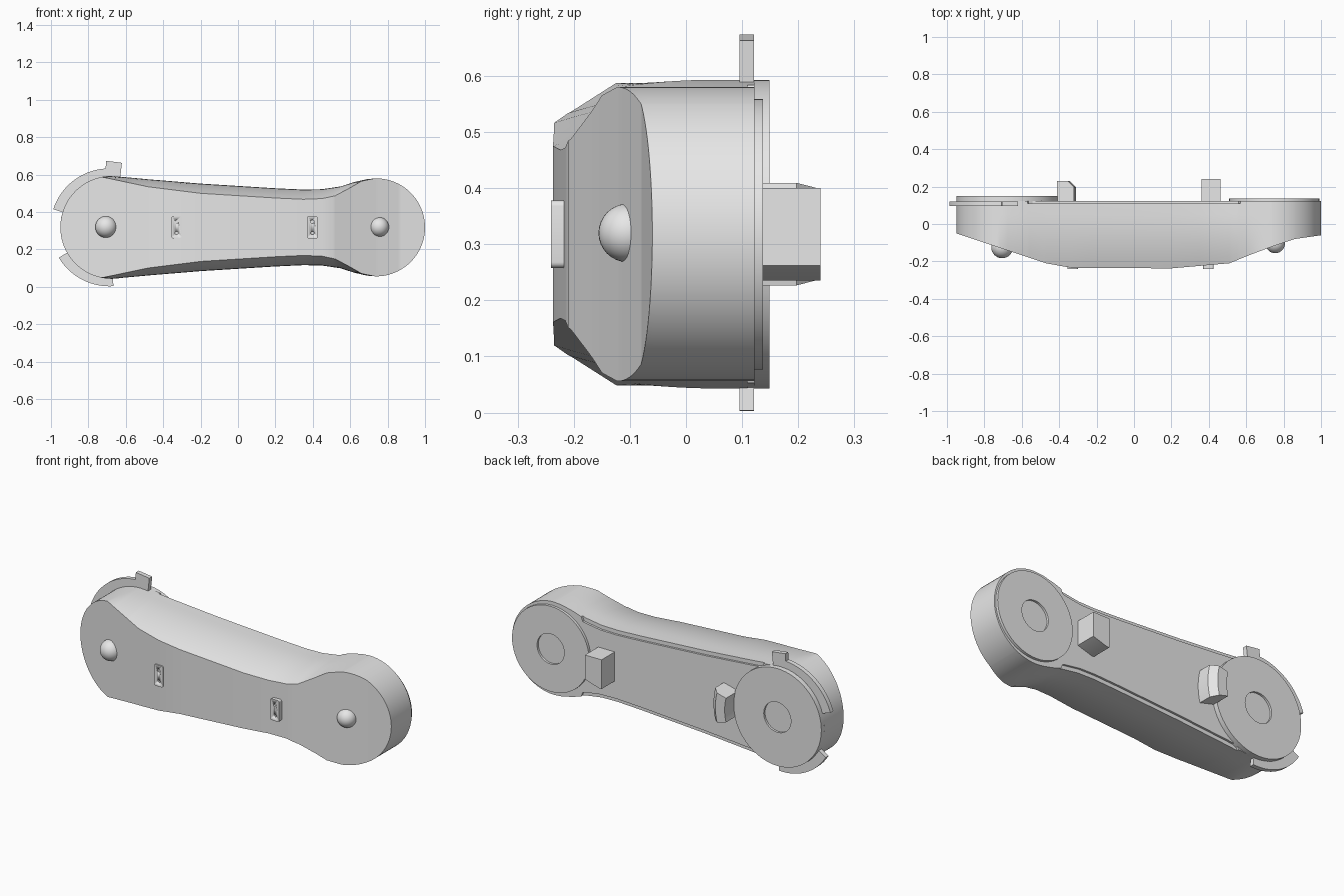
import bpy, bmesh, math
from math import cos, sin, pi, radians, sqrt

if "Cube" in bpy.data.objects:
    bpy.data.objects.remove(bpy.data.objects["Cube"], do_unlink=True)

ZC = 0.318                       # height of the long axis
LX, LR = -0.675, 0.275           # left rounded end
RX, RR = 0.738, 0.262            # right rounded end

grey = bpy.data.materials.new("light_grey")
grey.use_nodes = True
grey.diffuse_color = (0.8, 0.8, 0.8, 1)
grey.node_tree.nodes["Principled BSDF"].inputs["Base Color"].default_value = (0.8, 0.8, 0.8, 1)


def finish(name, bm, angle=30):
    bmesh.ops.remove_doubles(bm, verts=bm.verts, dist=0.0002)
    bmesh.ops.recalc_face_normals(bm, faces=bm.faces)
    mesh = bpy.data.meshes.new(name)
    bm.to_mesh(mesh)
    bm.free()
    ob = bpy.data.objects.new(name, mesh)
    bpy.context.collection.objects.link(ob)
    mesh.materials.append(grey)
    bpy.ops.object.select_all(action='DESELECT')
    ob.select_set(True)
    bpy.context.view_layer.objects.active = ob
    bpy.ops.object.shade_smooth_by_angle(angle=radians(angle))
    return ob


def bridge(bm, rings, closed=False):
    """Skin a row of equal rings, capping the ends if open."""
    rows = [[bm.verts.new(p) for p in ring] for ring in rings]
    n = len(rows[0])
    for a, b in zip(rows, rows[1:] + rows[:1] if closed else rows[1:]):
        for i in range(n):
            j = (i + 1) % n
            bm.faces.new((a[i], a[j], b[j], b[i]))
    if not closed:
        bm.faces.new(rows[0])
        bm.faces.new(rows[-1])


def lathe(name, profile, cx, start=0, end=360, steps=64):
    """Sweep a (radius, y) profile about the y axis through (cx, ZC)."""
    full = end - start == 360
    bm = bmesh.new()
    rings = []
    for k in range(steps if full else steps + 1):
        a = radians(start + (end - start) * k / steps)
        rings.append([(cx + r * cos(a), y, ZC + r * sin(a)) for r, y in profile])
    bridge(bm, rings, full)
    return finish(name, bm)


def prism(name, outline, y0, y1):
    bm = bmesh.new()
    bridge(bm, [[(x, y, z) for x, z in outline] for y in (y0, y1)])
    return finish(name, bm)


def lerp(table, x):
    if x <= table[0][0]:
        return table[0][1]
    for (xa, va), (xb, vb) in zip(table, table[1:]):
        if x <= xb:
            return va + (vb - va) * (x - xa) / (xb - xa)
    return table[-1][1]


# Half heights of the arm at the back and at the front edge, and front depth
OUTER = [(LX, LR), (-0.48, 0.257), (-0.2, 0.234), (0.2, 0.209), (0.35, 0.202),
         (0.45, 0.204), (0.55, 0.219), (0.62, 0.242), (0.69, 0.258), (RX, RR)]
INNER = [(-0.73, 0.27), (-0.48, 0.217), (-0.2, 0.182), (0.2, 0.157), (0.35, 0.15),
         (0.45, 0.154), (0.52, 0.169), (0.6, 0.212), (0.66, 0.247), (0.73, RR)]
FRONT = [(-0.95, -0.05), (-0.47, -0.21), (-0.33, -0.235), (0.2, -0.237),
         (0.51, -0.21), (0.62, -0.165), (0.74, -0.12), (0.86, -0.08), (1.0, -0.06)]


def outer(x):
    if x < LX:
        return sqrt(max(0, LR ** 2 - (x - LX) ** 2))
    if x > RX:
        return sqrt(max(0, RR ** 2 - (x - RX) ** 2))
    return lerp(OUTER, x)


def inner(x):
    return min(outer(x), lerp(INNER, x)) if -0.73 < x < 0.73 else outer(x)


arc = [i * pi / 40 for i in range(20)]
stations = sorted({round(x, 4) for x in
                   [LX - LR * cos(a) for a in arc] + [RX + RR * cos(a) for a in arc]
                   + [p[0] for t in (OUTER, INNER, FRONT) for p in t if -0.95 <= p[0] <= 1.0]
                   + [-0.57, -0.56, 0.56, 0.57]})

# Main arm: curved flanks running into a flat front
rings = []
for x in stations:
    h, f, yf = outer(x), inner(x), lerp(FRONT, x)
    half = [(0.11, h)]
    for k in range(9):
        t = k / 8
        half.append((0.05 + (yf - 0.05) * t, h - (h - f) * t * t))
    rings.append([(x, y, ZC + z) for y, z in half] + [(x, y, ZC - z) for y, z in reversed(half)])
bm = bmesh.new()
bridge(bm, rings)
finish("arm_body", bm)

# Back plate, stepped in along the waist
rings = []
for x in stations:
    h = outer(x) - (0.022 if -0.565 < x < 0.565 else 0)
    rings.append([(x, 0.105, ZC + h), (x, 0.122, ZC + h), (x, 0.122, ZC - h), (x, 0.105, ZC - h)])
bm = bmesh.new()
bridge(bm, rings)
finish("back_plate", bm)

# Round bosses on the back with shallow centre recesses
for name, cx, r, y in (("right_hub", LX, LR, 0.149), ("left_hub", 0.75, 0.241, 0.137)):
    lathe(name, [(0, 0.11), (r, 0.11), (r, y), (0.085, y), (0.085, y - 0.012), (0, y - 0.012)], cx)

# Curved guard flanges and upright tab around the larger end
flange = [(0.23, 0.095), (0.315, 0.095), (0.315, 0.121), (0.23, 0.121)]
lathe("upper_flange", flange, -0.688, 87, 162, 24)
lathe("lower_flange", flange, -0.688, 211, 274, 20)
prism("flange_tab", [(-0.712, 0.58), (-0.63, 0.58), (-0.621, 0.663), (-0.705, 0.674)], 0.095, 0.121)

# Stop blocks standing on the back
lathe("curved_stop", [(0.272, 0.11), (0.365, 0.11), (0.365, 0.197), (0.33, 0.231), (0.272, 0.231)],
      LX, -14.5, 14.5, 8)
prism("square_stop", [(0.36, 0.4), (0.463, 0.4), (0.463, 0.262), (0.375, 0.235), (0.36, 0.235)],
      0.11, 0.24)

# Domed pivot caps on the front
for name, x, y, r in (("right_pivot_cap", -0.705, -0.125, 0.058), ("left_pivot_cap", 0.755, -0.104, 0.052)):
    bm = bmesh.new()
    bmesh.ops.create_uvsphere(bm, u_segments=32, v_segments=16, radius=r)
    bmesh.ops.translate(bm, verts=bm.verts, vec=(x, y, ZC + 0.002))
    finish(name, bm, 60)

# Small rounded plates with two drilled holes
for name, x in (("right_lug", -0.328), ("left_lug", 0.398)):
    pts = []
    for sx, sz, a0 in ((1, 1, 0), (-1, 1, 90), (-1, -1, 180), (1, -1, 270)):
        for k in range(5):
            a = radians(a0 + k * 22.5)
            pts.append((x + sx * 0.018 + 0.01 * cos(a), ZC + sz * 0.05 + 0.01 * sin(a)))
    lug = prism(name, pts, -0.241, -0.21)
    for dz in (-0.03, 0.03):
        hole = prism("hole_cutter", [(x + 0.009 * cos(k * pi / 8), ZC + dz + 0.009 * sin(k * pi / 8))
                                     for k in range(16)], -0.26, -0.231)
        hole.hide_render = True
        hole.hide_viewport = True
        cut = lug.modifiers.new("hole", 'BOOLEAN')
        cut.object = hole
        cut.operation = 'DIFFERENCE'
        cut.solver = 'EXACT'
